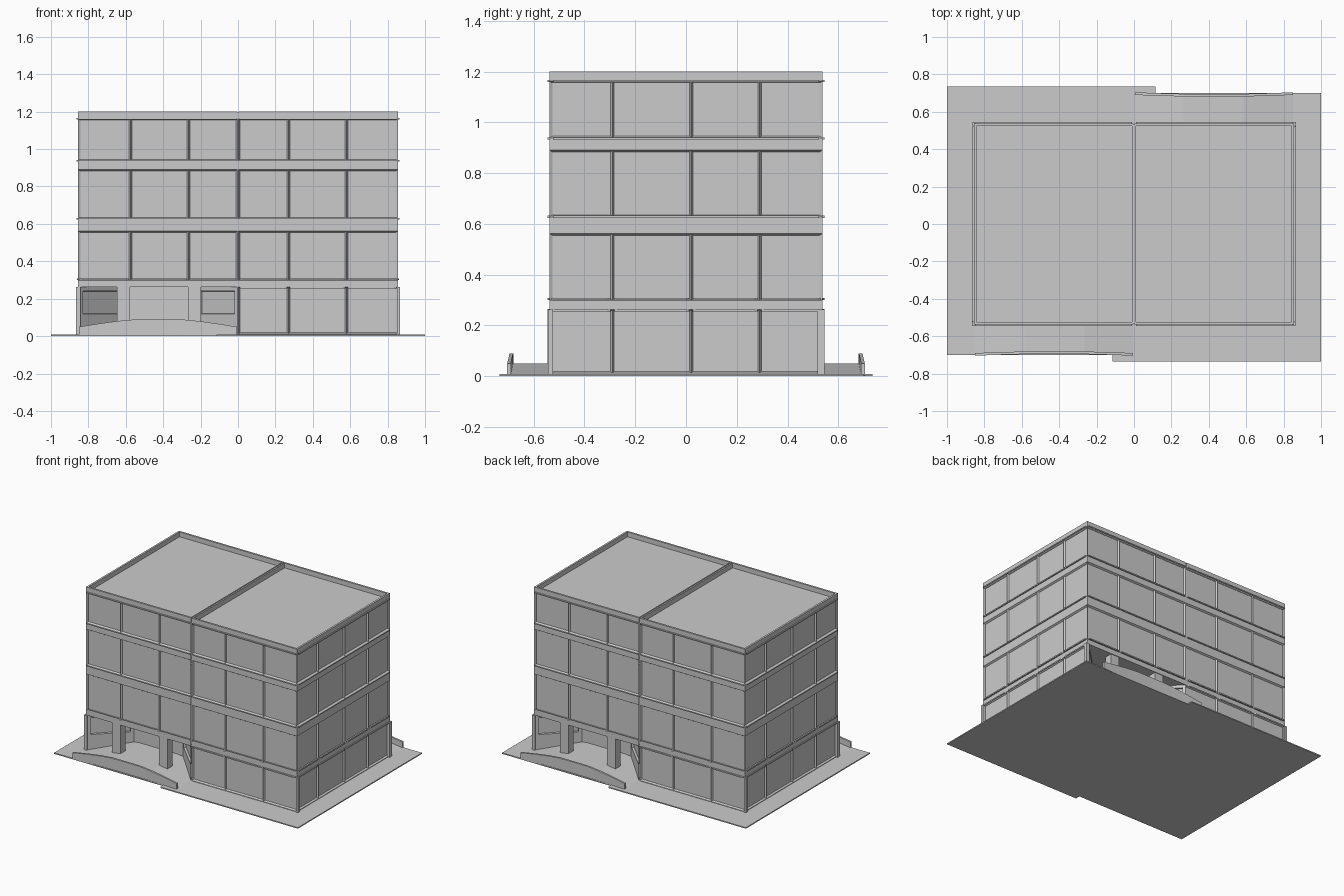
import bpy, bmesh, math
from mathutils import Matrix, Vector

cube = bpy.data.objects.get("Cube")
if cube:
    bpy.data.objects.remove(cube)

grey = bpy.data.materials.new("concrete grey")
grey.use_nodes = True
COLOR = (0.6, 0.6, 0.6, 1)
grey.diffuse_color = COLOR
grey.node_tree.nodes["Principled BSDF"].inputs["Base Color"].default_value = COLOR

# Half-building dimensions; each half is repeated by a half turn
X0, X1, Y, TOP, ROOF = -0.855, -0.004, 0.538, 1.2, 1.165
PORCH_Z = 0.262
ROWS = [(0.012, 0.262), (0.298, 0.562), (0.628, 0.89), (0.938, 1.162)]
TURN = Matrix.Rotation(math.pi, 4, "Z")


def finish(bm, name, twin=True):
    """Make the object, and its half-turn twin on the other half."""
    mesh = bpy.data.meshes.new(name)
    bm.to_mesh(mesh)
    bm.free()
    mesh.materials.append(grey)
    obj = bpy.data.objects.new(name, mesh)
    bpy.context.collection.objects.link(obj)
    if twin:
        other = bpy.data.objects.new(name + "_opposite", mesh)
        other.matrix_world = TURN
        bpy.context.collection.objects.link(other)


def box(bm, x0, x1, y0, y1, z0, z1):
    size = Vector((x1 - x0, y1 - y0, z1 - z0))
    mid = Vector((x0 + x1, y0 + y1, z0 + z1)) / 2
    bmesh.ops.create_cube(bm, size=1, matrix=Matrix.Translation(mid) @ Matrix.Diagonal((*size, 1)))


def prism(bm, points, direction):
    """Extrude a closed outline along a direction."""
    face = bm.faces.new([bm.verts.new(p) for p in points])
    out = bmesh.ops.extrude_face_region(bm, geom=[face])
    verts = [g for g in out["geom"] if isinstance(g, bmesh.types.BMVert)]
    bmesh.ops.translate(bm, verts=verts, vec=direction)
    bmesh.ops.recalc_face_normals(bm, faces=bm.faces)


def facade(name, start, end, breaks, rows, base):
    """Wall of bands and bevelled window bays; breaks are distances from start."""
    bm = bmesh.new()
    start, end = Vector(start), Vector(end)
    along = (end - start).normalized()
    edges = [0, *breaks, (end - start).length]

    def quad(u0, u1, z0, z1):
        corners = [(u0, z0), (u1, z0), (u1, z1), (u0, z1)]
        return bm.faces.new([bm.verts.new((*(start + along * u), z)) for u, z in corners])

    bays, z = [], base
    for low, high in rows:
        if low > z:
            quad(0, edges[-1], z, low)
        bays += [quad(a, b, low, high) for a, b in zip(edges, edges[1:])]
        z = high
    quad(0, edges[-1], z, TOP)
    # Mullion frame, then sloping reveal around the recessed pane
    bmesh.ops.inset_individual(bm, faces=bays, thickness=0.006)
    bmesh.ops.inset_individual(bm, faces=bays, thickness=0.01, depth=-0.012)
    finish(bm, name)
    # Projecting sills under the first floor and lintels over the ground floor
    bm = bmesh.new()
    out = Vector((along.y, -along.x))
    for a, b in zip(edges, edges[1:]):
        for z in (0.255, 0.3):
            if z > base:
                pts = [start + along * (a + 0.008), start + along * (b - 0.008),
                       start + along * (b - 0.02) + out * 0.007, start + along * (a + 0.02) + out * 0.007]
                prism(bm, [(p.x, p.y, z) for p in pts], (0, 0, 0.009))
    finish(bm, name + "_sills")


facade("entrance_facade", (X0, -Y), (X1, -Y), (0.28, 0.59), ROWS[1:], PORCH_Z)
facade("plain_facade", (X1, Y), (X0, Y), (0.266, 0.576), ROWS, 0)
facade("side_facade", (X0, Y), (X0, -Y), (0.248, 0.558, 0.828), ROWS, 0)

# Roof deck and parapet
bm = bmesh.new()
box(bm, X0 + 0.01, X1, -Y + 0.01, Y - 0.01, ROOF - 0.01, ROOF)
finish(bm, "roof_deck")
bm = bmesh.new()
T = 0.014
box(bm, X0, X0 + T, -Y, Y, ROOF, TOP)
box(bm, X1 - T / 2, X1, -Y, Y, ROOF, TOP)
for y in (-Y, Y - T):
    box(bm, X0 + T, X1 - T / 2, y, y + T, ROOF, TOP)
finish(bm, "parapet")

# Thin string courses around the outside
bm = bmesh.new()
P = 0.008
for z in (0.628, 0.937, 1.162):
    box(bm, X0 - P, X0, -Y + 0.015, Y - 0.015, z - 0.004, z + 0.004)
    for y in (-Y - P, Y):
        box(bm, X0 + 0.008, X1 - 0.008, y, y + P, z - 0.004, z + 0.004)
finish(bm, "string_courses")

# Joint between the two halves
bm = bmesh.new()
box(bm, -0.006, 0.006, -Y + 0.006, Y - 0.006, 0.008, TOP - 0.004)
finish(bm, "centre_joint", twin=False)

# Ground-floor piers at the outer corners
bm = bmesh.new()
box(bm, X0 - 0.012, X0 + 0.012, -Y - 0.008, -Y + 0.02, 0.008, PORCH_Z)
box(bm, X0 - 0.012, X0 + 0.006, Y - 0.014, Y + 0.006, 0.008, PORCH_Z)
finish(bm, "corner_piers")

# Porch: splayed side walls with window insets, back wall and ceiling
BACK = -0.32
plan = [(X0 + 0.012, -Y), (-0.62, BACK), (-0.22, BACK), (X1, -Y)]
bm = bmesh.new()
walls = []
for a, b in zip(plan, plan[1:]):
    walls.append(bm.faces.new([bm.verts.new(c) for c in
                               ((*a, 0.008), (*b, 0.008), (*b, PORCH_Z), (*a, PORCH_Z))]))
bm.faces.new([bm.verts.new((*p, PORCH_Z)) for p in reversed(plan)])
bmesh.ops.recalc_face_normals(bm, faces=bm.faces)
for wall in walls:
    if wall.normal.y > 0:
        wall.normal_flip()
for wall in (walls[0], walls[2]):
    bm.normal_update()
    bmesh.ops.inset_individual(bm, faces=[wall], thickness=0.03)
    low = [v for v in wall.verts if v.co.z < 0.1]
    bmesh.ops.translate(bm, verts=low, vec=(0, 0, 0.09))
    bmesh.ops.inset_individual(bm, faces=[wall], thickness=0.002, depth=-0.015)
finish(bm, "porch_walls")

# Porch pillars
bm = bmesh.new()
for x in (-0.612, -0.232):
    box(bm, x - 0.034, x + 0.034, -Y + 0.005, -Y + 0.06, 0.04, PORCH_Z)
finish(bm, "porch_pillars")

# Drop-off drive: ramps up to a level landing and down again
STEPS = [(-0.85, 0.008), (-0.58, 0.05), (-0.265, 0.05), (-0.005, 0.008)]
bm = bmesh.new()
prism(bm, [(x, -0.692, z) for x, z in STEPS], (0, 0.692 + BACK, 0))
finish(bm, "drive_ramp")

# Gently bowed kerb wall in front of the drive
bm = bmesh.new()
N = 16
rings = []
for i in range(N + 1):
    t = i / N
    x = -0.85 + 0.845 * t
    bow = math.sin(math.pi * t)
    y, z = -0.704 + 0.01 * bow, 0.05 + 0.04 * min(1, bow * 1.1)
    rings.append([bm.verts.new(c) for c in
                  ((x, y, 0.002), (x, y + 0.014, 0.002), (x, y + 0.014, z), (x, y, z))])
for a, b in zip(rings, rings[1:]):
    for k in range(4):
        bm.faces.new((a[k], a[k - 1], b[k - 1], b[k]))
bm.faces.new(rings[0])
bm.faces.new(rings[-1])
bmesh.ops.recalc_face_normals(bm, faces=bm.faces)
finish(bm, "kerb_wall")

# Paved ground plate with stepped front and back edges
half = [(-1, -0.7), (-0.115, -0.7), (-0.115, -0.735), (1, -0.735)]
outline = half + [(-x, -y) for x, y in half]
outline = [p for i, p in enumerate(outline) if p not in outline[:i]]
bm = bmesh.new()
prism(bm, [(x, y, 0) for x, y in outline], (0, 0, 0.008))
finish(bm, "ground_plate", twin=False)
